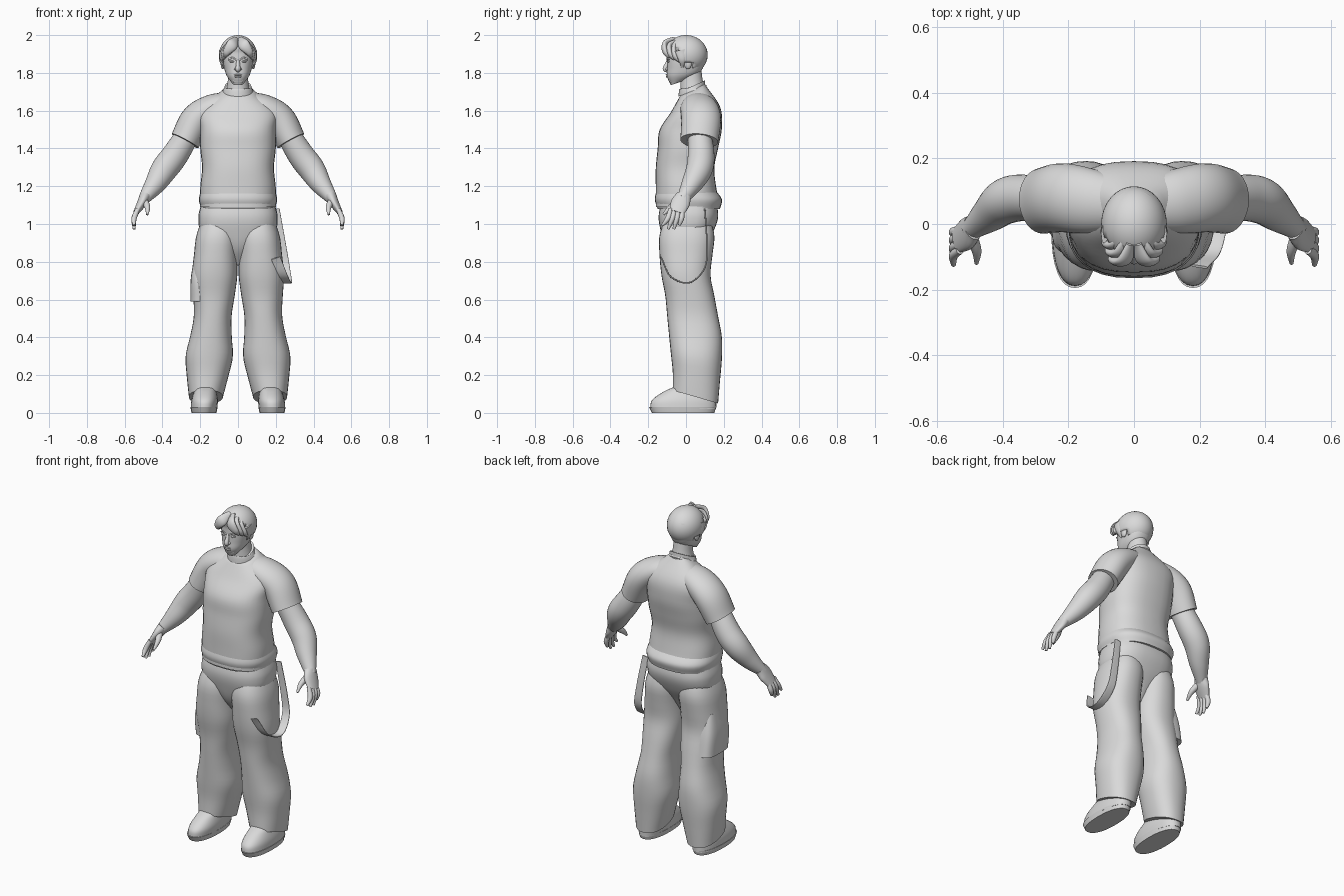
import bpy, bmesh, math
from mathutils import Vector, Matrix

if "Cube" in bpy.data.objects:
    bpy.data.objects.remove(bpy.data.objects["Cube"], do_unlink=True)

GREY = (0.7, 0.7, 0.7, 1)
mat = bpy.data.materials.new("plain_grey")
mat.use_nodes = True
mat.diffuse_color = GREY
mat.node_tree.nodes["Principled BSDF"].inputs["Base Color"].default_value = GREY

ACROSS, DEPTH, UP = Vector((1, 0, 0)), Vector((0, 1, 0)), Vector((0, 0, 1))
STEPS = 30


def finish(name, bm, mirror=False):
    """Turn a bmesh into a smooth object with sharp rims, optionally mirrored."""
    bmesh.ops.recalc_face_normals(bm, faces=bm.faces[:])
    for face in bm.faces:
        face.smooth = True
    for edge in bm.edges:
        edge.smooth = edge.calc_face_angle(0) < 1
    mesh = bpy.data.meshes.new(name)
    bm.to_mesh(mesh)
    bm.free()
    mesh.materials.append(mat)
    ob = bpy.data.objects.new(name, mesh)
    bpy.context.collection.objects.link(ob)
    if mirror:
        ob.modifiers.new("mirror", "MIRROR").use_mirror_merge = False
    return ob


def sample(values, t):
    """Smooth curve through evenly spaced numbers or vectors, t from 0 to 1."""
    last = len(values) - 1
    if last == 0:
        return values[0]
    i = min(int(t * last), last - 1)
    u = t * last - i
    b, c = values[i], values[i + 1]
    slope_b = (c - values[i - 1]) / 2 if i > 0 else c - b
    slope_c = (values[i + 2] - b) / 2 if i + 2 <= last else c - b
    ease = u * u * (3 - 2 * u)
    return (b * (1 - ease) + c * ease + slope_b * (u * (1 - u) ** 2)
            - slope_c * (u * u * (1 - u)))


def skin(name, frames, mirror, power, sides=32):
    """Skin superellipse rings given as (centre, half-axis u, half-axis v)."""
    bm = bmesh.new()
    rows = []
    for centre, u, v in frames:
        row = []
        for i in range(sides):
            angle = math.tau * i / sides
            p, q = [math.copysign(abs(w) ** (2 / power), w)
                    for w in (math.cos(angle), math.sin(angle))]
            row.append(bm.verts.new(centre + u * p + v * q))
        rows.append(row)
    for r, s in zip(rows, rows[1:]):
        for i in range(sides):
            bm.faces.new((r[i - 1], r[i], s[i], s[i - 1]))
    bm.faces.new(rows[0])
    bm.faces.new(rows[-1])
    return finish(name, bm, mirror)


def stack(name, bottom, top, width, front, back, x=(0,), tilt=(0, 0),
          mirror=False, power=2.3):
    """Upright form from half-width, front and back profiles, bottom to top."""
    frames = []
    for k in range(STEPS + 1):
        t = k / STEPS
        f, b = sample(front, t), sample(back, t)
        rise = tilt[0] * (1 - t) ** 4 + tilt[1] * t ** 4
        centre = Vector((sample(x, t), (f + b) / 2, bottom + (top - bottom) * t))
        frames.append((centre, ACROSS * sample(width, t), Vector((0, (b - f) / 2, rise))))
    return skin(name, frames, mirror, power)


def tube(name, path, radius, wide=None, ref=DEPTH, mirror=True, power=2):
    """Form along a path; wide is the half-size measured along ref."""
    path = [Vector(p) for p in path]
    frames = []
    for k in range(STEPS + 1):
        t = k / STEPS
        ahead, behind = sample(path, min(t + .01, 1)), sample(path, max(t - .01, 0))
        way = (ahead - behind).normalized()
        v = (ref - way * ref.dot(way)).normalized()
        frames.append((sample(path, t), v.cross(way) * sample(radius, t),
                       v * sample(wide or radius, t)))
    return skin(name, frames, mirror, power)


def ball(name, place, size, mirror=False):
    bm = bmesh.new()
    shape = Matrix.Translation(place) @ Matrix.Diagonal((*size, 1))
    bmesh.ops.create_uvsphere(bm, u_segments=24, v_segments=16, radius=1, matrix=shape)
    return finish(name, bm, mirror)


# Shirt: body, rolled hem, collar band and sleeves
stack("shirt_body", 1.09, 1.71, power=2.5, tilt=(0, .03),
      width=(.2, .2, .19, .2, .2, .2, .07),
      front=(-.16, -.16, -.16, -.15, -.14, -.08, -.03),
      back=(.18, .16, .15, .17, .19, .18, .1))
stack("shirt_hem", 1.08, 1.18, power=2.5, width=(.195, .207, .195),
      front=(-.15, -.165, -.155), back=(.18, .19, .155))
stack("collar", 1.705, 1.73, power=2, tilt=(.03, .03),
      width=(.08, .07), front=(-.04, -.03), back=(.11, .1))
tube("sleeves", [(.04, .06, 1.64), (.14, .07, 1.61), (.22, .08, 1.55), (.28, .07, 1.44)],
     radius=(.06, .075, .085, .08), wide=(.08, .1, .105, .1))

# Arms and hands
tube("arms", [(.25, .07, 1.5), (.33, .08, 1.37), (.39, .07, 1.29), (.44, .03, 1.21),
              (.5, -.02, 1.13)], radius=(.06, .07, .07, .055, .03))
tube("palms", [(.49, -.01, 1.15), (.51, -.03, 1.11), (.54, -.05, 1.06)],
     radius=(.03, .025, .015), wide=(.04, .05, .04))
for finger, s in zip(("index", "middle", "ring", "little"), (-1.5, -.5, .5, 1.5)):
    spread = DEPTH * s * .02
    tip = Vector((.55, -.08, .97)) + spread * 1.5 + UP * s * s * .01
    tube(finger + "_fingers", [Vector((.53, -.05, 1.08)) + spread,
                               Vector((.55, -.06, 1.03)) + spread * 1.2, tip],
         radius=(.012, .014, .007))
tube("thumbs", [(.5, -.03, 1.13), (.48, -.08, 1.09), (.48, -.12, 1.05)],
     radius=(.02, .015, .006), ref=ACROSS)

# Trousers: seat, baggy legs, side pocket
stack("trouser_seat", .78, 1.12, power=2.6, width=(.03, .08, .19, .21, .19),
      front=(-.04, -.1, -.13, -.145, -.13), back=(.04, .09, .14, .17, .16))
stack("trouser_legs", .085, 1.05, x=(.17, .15, .13, .12, .1), tilt=(-.035, 0), mirror=True,
      width=(.09, .11, .125, .11, .1, .11, .12, .115, .11, .08),
      front=(-.07, -.07, -.08, -.09, -.1, -.11, -.13, -.14, -.14, -.1),
      back=(.17, .18, .19, .19, .17, .15, .13, .14, .15, .12))
stack("cargo_pocket", .59, .83, x=(-.18,), power=3.5,
      width=(.072, .07, .05), front=(-.08, -.09, -.06), back=(.14, .12, .09))

# Hanging strap looping from the back of the left hip to the front
tube("hip_strap", [(.2, .1, 1.08), (.23, .11, .9), (.25, .1, .77), (.26, .02, .69),
                   (.24, -.08, .72), (.2, -.13, .82)],
     radius=(.004,), wide=(.02, .025, .025), ref=ACROSS, mirror=False, power=4)

# Shoes
stack("shoe_soles", 0, .03, x=(.18,), mirror=True,
      width=(.066, .072), front=(-.18, -.195), back=(.15, .16))
stack("shoe_uppers", .02, .16, x=(.18, .17), mirror=True, tilt=(0, .01),
      width=(.07, .07, .06, .05), front=(-.19, -.18, -.12, -.03),
      back=(.16, .16, .15, .13))

# Neck, head and face
stack("neck", 1.67, 1.83, power=2, tilt=(.03, 0),
      width=(.07, .055, .05), front=(-.03, -.03, -.03), back=(.11, .09, .08))
stack("head", 1.745, 1.985, tilt=(.01, 0),
      width=(.03, .06, .073, .08, .08, .08, .03),
      front=(-.08, -.1, -.1, -.1, -.1, -.1, -.03),
      back=(-.02, .06, .09, .1, .1, .1, .05))
tube("nose", [(0, -.09, 1.88), (0, -.1, 1.85), (0, -.11, 1.82), (0, -.09, 1.81)],
     radius=(.006, .01, .013, .008), mirror=False)
ball("nostrils", (.01, -.1, 1.82), (.01, .01, .007), mirror=True)
ball("upper_lip", (0, -.1, 1.79), (.02, .008, .004))
ball("lower_lip", (0, -.1, 1.78), (.02, .007, .005))
ball("chin", (0, -.08, 1.76), (.03, .01, .015))
ball("eyes", (.03, -.09, 1.86), (.015, .01, .006), mirror=True)
ball("ears", (.08, .01, 1.85), (.012, .02, .03), mirror=True)
tube("eyebrows", [(.01, -.1, 1.87), (.03, -.1, 1.88), (.05, -.09, 1.87)],
     radius=(.003,), wide=(.004,), ref=UP)

# Hair cap: an egg with the face opening removed
bm = bmesh.new()
egg = Matrix.Translation((0, 0, 1.895)) @ Matrix.Diagonal((.1, .115, .105, 1))
bmesh.ops.create_uvsphere(bm, u_segments=32, v_segments=24, radius=1, matrix=egg)
opening = []
for face in bm.faces:
    c = face.calc_center_median()
    hairline = 1.93 if c.y < -.05 else 1.86 if c.y < .03 else 1.82
    if c.z < hairline:
        opening.append(face)
bmesh.ops.delete(bm, geom=opening, context="FACES")
cap = finish("hair_cap", bm)
shell = cap.modifiers.new("thickness", "SOLIDIFY")
shell.thickness = .015
shell.offset = -1

# Parted fringe: broad overlapping locks sweeping to each side
fringe = [(.01, -.06, 1.98), (.03, -.11, 1.95), (.06, -.11, 1.91), (.07, -.09, 1.88)]
for i in range(3):
    shift = Vector((.02, .05, -.02)) * i / 2
    tube("fringe_locks_%d" % i, [Vector(p) + shift for p in fringe],
         radius=(.01, .015, .013, .002), wide=(.015, .03, .02, .005), ref=UP + ACROSS)
# Sideburn locks in front of the ears
tube("sideburns", [(.09, -.03, 1.92), (.09, -.02, 1.87), (.075, -.02, 1.83)],
     radius=(.01, .01, .003), wide=(.03, .02, .006))
